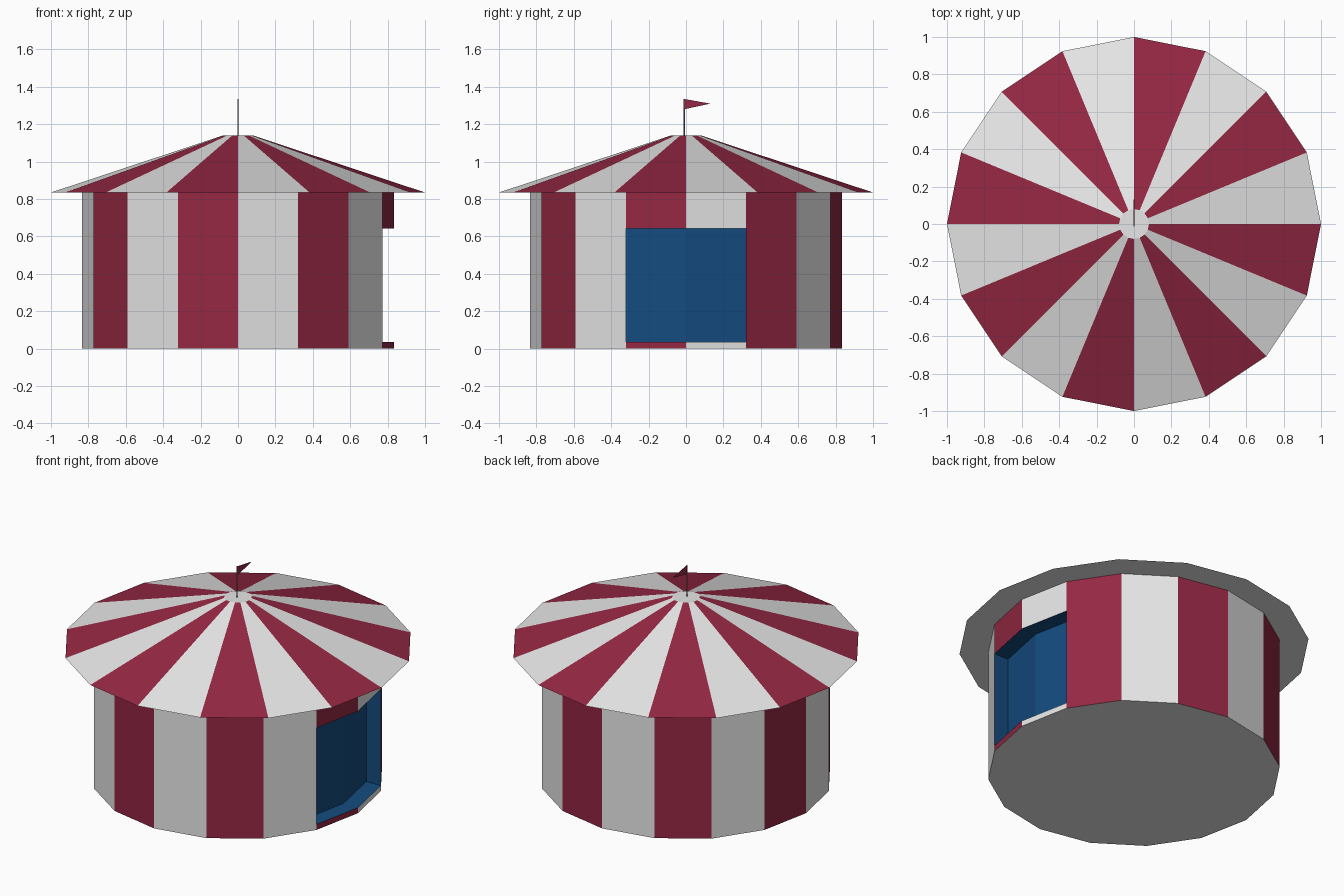
import bpy, bmesh, math
from mathutils import Vector

if "Cube" in bpy.data.objects:
    bpy.data.objects.remove(bpy.data.objects["Cube"])

N = 16
R_WALL, R_ROOF, R_CAP = 0.835, 1.0, 0.08
Z_EAVE, Z_TOP = 0.835, 1.14
DOOR_LO, DOOR_HI, DOOR_DEPTH = 0.035, 0.642, 0.1


def material(name, rgb):
    m = bpy.data.materials.new(name)
    m.diffuse_color = (*rgb, 1)
    m.use_nodes = True
    m.node_tree.nodes["Principled BSDF"].inputs["Base Color"].default_value = m.diffuse_color
    return m


white = material("canvas white", (0.83, 0.83, 0.83))
red = material("stripe red", (0.30, 0.0205, 0.056))
blue = material("doorway blue", (0.007, 0.071, 0.215))
grey = material("pole grey", (0.2, 0.2, 0.2))


def point(r, k, z):
    a = math.tau * k / N
    return Vector((r * math.cos(a), r * math.sin(a), z))


def build(name, faces, mats):
    """faces: list of (points, material index)"""
    bm = bmesh.new()
    for pts, mi in faces:
        f = bm.faces.new([bm.verts.new(p) for p in pts])
        f.material_index = mi
    bmesh.ops.remove_doubles(bm, verts=bm.verts, dist=1e-5)
    me = bpy.data.meshes.new(name)
    bm.to_mesh(me)
    bm.free()
    for m in mats:
        me.materials.append(m)
    ob = bpy.data.objects.new(name, me)
    bpy.context.collection.objects.link(ob)
    return ob


def band(k, r0, z0, r1, z1):
    return [point(r0, k, z0), point(r0, k + 1, z0), point(r1, k + 1, z1), point(r1, k, z1)]


def ring(r, z):
    return [point(r, k, z) for k in range(N)]


# striped walls, with the doorway gap in the two panels facing +x
walls = [(ring(R_WALL, 0)[::-1], 0)]
for k in range(-1, N - 1):
    spans = [(0, DOOR_LO), (DOOR_HI, Z_EAVE)] if k in (-1, 0) else [(0, Z_EAVE)]
    for z0, z1 in spans:
        walls.append((band(k, R_WALL, z0, R_WALL, z1), k % 2))
build("tent_walls", walls, [white, red])

# recessed doorway: back panels, sill, lintel and jambs
back = Vector((-DOOR_DEPTH, 0, 0))
door = []
for k in (-1, 0):
    outer = band(k, R_WALL, DOOR_LO, R_WALL, DOOR_HI)
    a, b, c, d = outer
    door.append(([p + back for p in outer], 0))
    door.append(([a, b, b + back, a + back], 0))
    door.append(([d, d + back, c + back, c], 0))
    if k == -1:
        door.append(([a, a + back, d + back, d], 0))
    else:
        door.append(([b, c, c + back, b + back], 0))
build("doorway", door, [blue])

# striped roof with flat cap and flat underside
roof = [(ring(R_ROOF, Z_EAVE)[::-1], 0), (ring(R_CAP, Z_TOP), 0)]
roof += [(band(k, R_ROOF, Z_EAVE, R_CAP, Z_TOP), k % 2) for k in range(N)]
build("tent_roof", roof, [white, red])

# flag pole
bpy.ops.mesh.primitive_cylinder_add(vertices=6, radius=0.004, depth=0.195,
                                    location=(0, -0.01, 1.2375))
pole = bpy.context.object
pole.name = "flag_pole"
pole.data.materials.append(grey)

# pennant
tri = [(-0.01, 1.28), (0.13, 1.31), (-0.01, 1.335)]
t = 0.002
front = [Vector((t, y, z)) for y, z in tri]
rear = [Vector((-t, y, z)) for y, z in tri]
flag = [(front, 0), (rear[::-1], 0)]
for i in range(3):
    j = (i + 1) % 3
    flag.append(([front[i], rear[i], rear[j], front[j]], 0))
build("pennant", flag, [red])
